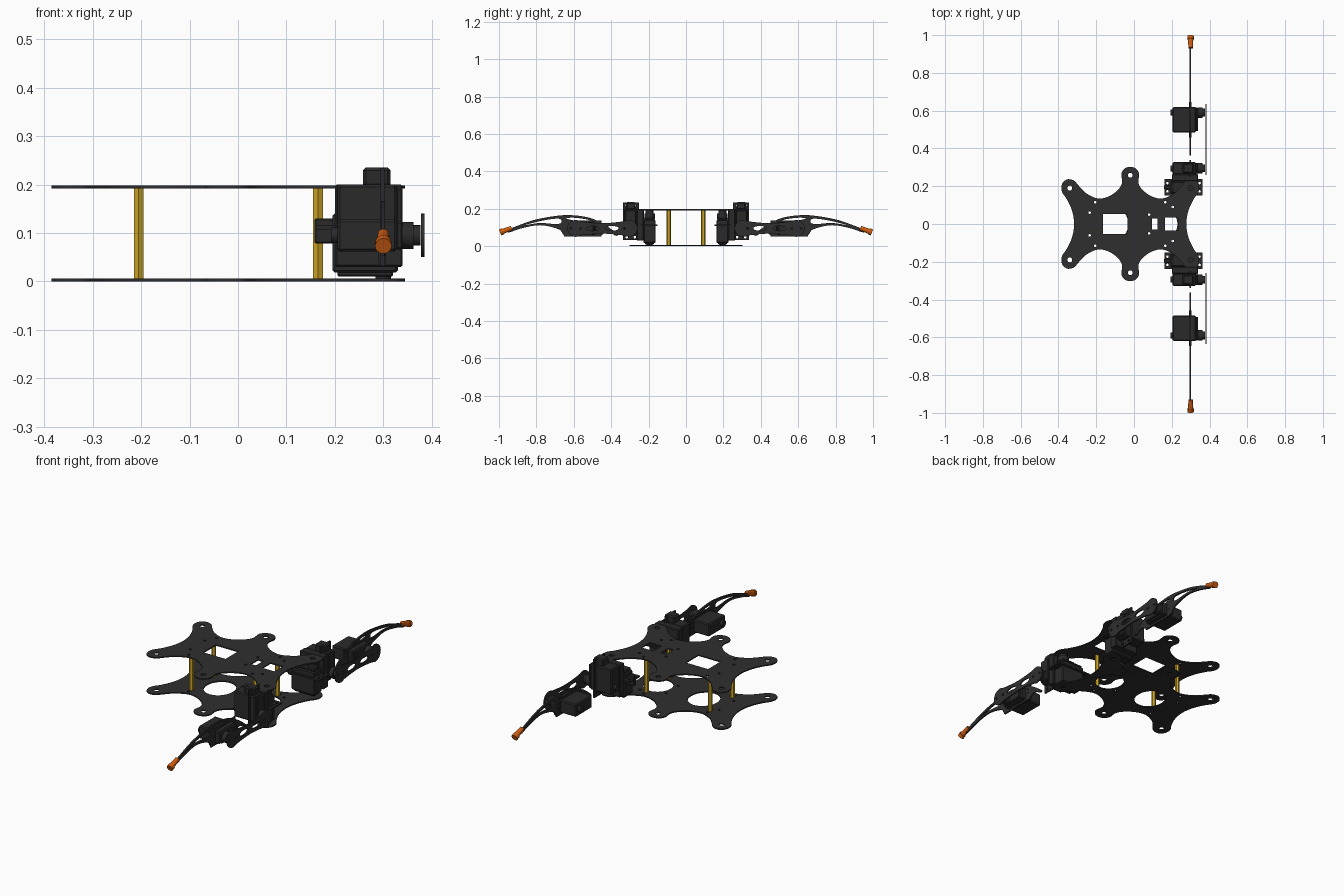
import bpy, bmesh, math
from mathutils import Matrix, Vector

if "Cube" in bpy.data.objects:
    bpy.data.objects.remove(bpy.data.objects["Cube"])


def material(name, color):
    m = bpy.data.materials.new(name)
    m.diffuse_color = (*color, 1)
    m.use_nodes = True
    m.node_tree.nodes["Principled BSDF"].inputs["Base Color"].default_value = m.diffuse_color
    return m


PLATE = material("dark plate", (0.028, 0.028, 0.028))
SERVO = material("servo black", (0.023, 0.023, 0.024))
BRASS = material("brass", (0.6, 0.37, 0.02))
ORANGE = material("orange rubber", (0.62, 0.11, 0.006))


def frame(origin, ax, ay, az):
    m = Matrix((ax, ay, az)).transposed().to_4x4()
    m.translation = origin
    return m


def finish(bm, name, mat, matrix=Matrix(), mirror="Y"):
    """Turn a bmesh into an object, mirrored over the listed axes."""
    bmesh.ops.transform(bm, matrix=matrix, verts=bm.verts)
    bmesh.ops.recalc_face_normals(bm, faces=bm.faces)
    me = bpy.data.meshes.new(name)
    bm.to_mesh(me)
    bm.free()
    me.materials.append(mat)
    ob = bpy.data.objects.new(name, me)
    bpy.context.collection.objects.link(ob)
    if mirror:
        mod = ob.modifiers.new("Mirror", "MIRROR")
        mod.use_axis = ("X" in mirror, "Y" in mirror, False)
        mod.use_mirror_merge = False
    bpy.ops.object.select_all(action="DESELECT")
    ob.select_set(True)
    bpy.context.view_layer.objects.active = ob
    bpy.ops.object.shade_smooth_by_angle(angle=math.radians(35))
    return ob


def box(bm, x0, x1, y0, y1, z0, z1, bevel=0.0):
    m = Matrix.Translation(((x0 + x1) / 2, (y0 + y1) / 2, (z0 + z1) / 2))
    m = m @ Matrix.Diagonal((x1 - x0, y1 - y0, z1 - z0, 1))
    vs = bmesh.ops.create_cube(bm, size=1, matrix=m)["verts"]
    if bevel:
        es = list({e for v in vs for e in v.link_edges})
        bmesh.ops.bevel(bm, geom=es, offset=bevel, segments=1, affect="EDGES")


def cyl(bm, a, b, r1, r2=None, seg=24):
    a, b = Vector(a), Vector(b)
    m = Matrix.Translation((a + b) / 2) @ (b - a).to_track_quat("Z", "Y").to_matrix().to_4x4()
    bmesh.ops.create_cone(bm, cap_ends=True, segments=seg, radius1=r1,
                          radius2=r1 if r2 is None else r2, depth=(b - a).length, matrix=m)


def smooth(pts, n=5):
    """Closed Catmull-Rom curve through the points."""
    out, k = [], len(pts)
    for i in range(k):
        p0, p1, p2, p3 = (Vector(pts[(i + j) % k]) for j in (-1, 0, 1, 2))
        for s in range(n):
            t = s / n
            out.append(0.5 * (2 * p1 + (p2 - p0) * t + (2 * p0 - 5 * p1 + 4 * p2 - p3) * t * t
                              + (3 * p1 - p0 - 3 * p2 + p3) * t ** 3))
    return out


def ring(x, y, rx, ry=None, n=16):
    ry = ry or rx
    return [(x + rx * math.cos(i * math.tau / n), y + ry * math.sin(i * math.tau / n)) for i in range(n)]


def rect(x0, x1, y0, y1):
    return [(x0, y0), (x1, y0), (x1, y1), (x0, y1)]


def profile(loops, thick):
    """Flat sheet with holes, centred on local z = 0."""
    cu = bpy.data.curves.new("tmp", "CURVE")
    cu.dimensions, cu.fill_mode, cu.extrude = "2D", "BOTH", thick / 2
    for loop in loops:
        sp = cu.splines.new("POLY")
        sp.points.add(len(loop) - 1)
        for p, q in zip(sp.points, loop):
            p.co = (q[0], q[1], 0, 1)
        sp.use_cyclic_u = True
    ob = bpy.data.objects.new("tmp", cu)
    bpy.context.collection.objects.link(ob)
    me = bpy.data.meshes.new_from_object(ob.evaluated_get(bpy.context.evaluated_depsgraph_get()))
    bm = bmesh.new()
    bm.from_mesh(me)
    bmesh.ops.remove_doubles(bm, verts=bm.verts, dist=1e-5)
    bpy.data.objects.remove(ob)
    bpy.data.curves.remove(cu)
    bpy.data.meshes.remove(me)
    return bm


# Body plates: six-lobed outline, centred on x = -0.02
CX = -0.02
quarter = [(0.297, 0), (0.308, 0.07), (0.335, 0.13), (0.362, 0.172), (0.361, 0.212), (0.335, 0.236),
           (0.298, 0.23), (0.27, 0.2), (0.232, 0.162), (0.17, 0.135), (0.11, 0.148), (0.063, 0.183),
           (0.043, 0.22), (0.047, 0.265), (0.03, 0.293), (0, 0.303)]
half = quarter + [(-x, y) for x, y in quarter[-2::-1]]
outline = smooth([(CX + x, y) for x, y in half + [(x, -y) for x, y in half[-2:0:-1]]])
dots = []
for s in (1, -1):
    dots += [ring(CX + u, s * v, 0.013) for u, v in ((-0.32, 0.19), (0, 0.258), (0.32, 0.19))]
    dots += [ring(CX + u, s * v, 0.007, n=10) for u, v in
             ((-0.185, 0.115), (0.185, 0.115), (-0.215, 0.06), (0.1, 0.05), (0.225, 0.09))]
top_cuts = [rect(-0.165, -0.035, -0.053, 0.053), rect(0.095, 0.125, -0.03, 0.03),
            rect(0.165, 0.235, -0.035, 0.035)]
low_cuts = [ring(-0.105, 0, 0.075, 0.085, 32), ring(0.16, 0, 0.07, 0.075, 32)]
for name, z, cuts in (("bottom_plate", 0.003, low_cuts), ("top_plate", 0.195, top_cuts)):
    finish(profile([outline] + dots + cuts, 0.006), name, PLATE, Matrix.Translation((0, 0, z)), "")

# Brass hex standoffs between the plates
bm = bmesh.new()
for x in (-0.205, 0.165):
    cyl(bm, (x, 0.092, 0.006), (x, 0.092, 0.192), 0.0115, seg=6)
finish(bm, "standoffs", BRASS)


def servo(name, m):
    """Servo with its output shaft on local +z, long side along x."""
    bm = bmesh.new()
    box(bm, -0.105, 0.03, -0.033, 0.033, -0.135, -0.012, 0.005)
    box(bm, -0.098, 0.026, -0.029, 0.029, -0.014, 0, 0.004)
    cyl(bm, (0, 0, -0.002), (0, 0, 0.022), 0.028)
    cyl(bm, (0, 0, 0.02), (0, 0, 0.037), 0.021)
    cyl(bm, (0, 0, -0.148), (0, 0, -0.13), 0.016)
    box(bm, -0.132, 0.056, -0.004, 0.004, -0.05, -0.036)     # ear ribs
    finish(bm, name + "_body", SERVO, m)
    holes = [ring(x, y, 0.007, n=10) for x in (-0.123, 0.047) for y in (-0.022, 0.022)]
    finish(profile([rect(-0.139, 0.063, -0.043, 0.043)] + holes, 0.008), name + "_ears", SERVO,
           m @ Matrix.Translation((0, 0, -0.042)))


X, Y, Z = Vector((1, 0, 0)), Vector((0, 1, 0)), Vector((0, 0, 1))
servo("hip_servo", frame((0.30, 0.195, 0.153), X, Y, Z))
servo("thigh_servo", frame((0.34, 0.295, 0.095), -Z, Y, X))
servo("shin_servo", frame((0.34, 0.59, 0.095), Y, Z, X))

# Hip bracket joining the two inner servos
bm = bmesh.new()
box(bm, 0.2, 0.34, 0.225, 0.264, 0.03, 0.2, 0.004)
box(bm, 0.258, 0.315, 0.27, 0.32, 0.195, 0.235, 0.006)
box(bm, 0.158, 0.2, 0.185, 0.205, 0.078, 0.13, 0.003)
box(bm, 0.205, 0.32, 0.17, 0.22, 0.01, 0.03, 0.003)
finish(bm, "hip_bracket", SERVO)

# Thigh link: waisted plate with rounded ends
C = 0.095
link = [(0.26, 0), (0.273, 0.032), (0.305, 0.045), (0.345, 0.036), (0.4475, 0.028)]
link = link + [(0.895 - y, z) for y, z in link[-2::-1]]
link = [(y, C + z) for y, z in link] + [(y, C - z) for y, z in link[-2:0:-1]]
holes = [ring(y + d, C, 0.006, n=10) for y in (0.305, 0.59) for d in (-0.025, 0.025)]
holes += [ring(y, C, 0.035, 0.013) for y in (0.395, 0.50)]
finish(profile([smooth(link)] + holes, 0.007), "thigh_link", PLATE, frame((0.381, 0, 0), Y, Z, X))

# Shin: curved blade with slots
shin = [(0.95, 0.088), (0.88, 0.117), (0.80, 0.143), (0.70, 0.161), (0.62, 0.166), (0.52, 0.153),
        (0.44, 0.118), (0.368, 0.066), (0.375, 0.056), (0.42, 0.075), (0.465, 0.055), (0.55, 0.053),
        (0.645, 0.056), (0.68, 0.09), (0.78, 0.112), (0.88, 0.095), (0.945, 0.074)]
slots = [[(0.68, 0.147), (0.76, 0.138), (0.86, 0.113), (0.78, 0.124), (0.69, 0.118), (0.665, 0.13)],
         [(0.45, 0.105), (0.52, 0.14), (0.60, 0.152), (0.64, 0.148), (0.60, 0.138), (0.50, 0.122)]]
finish(profile([smooth(shin)] + [smooth(s) for s in slots], 0.008), "shin_blade", PLATE,
       frame((0.299, 0, 0), Y, Z, X))

# Rubber foot tips
bm = bmesh.new()
cyl(bm, (0.3, 0.932, 0.097), (0.3, 0.98, 0.079), 0.012, 0.014)
cyl(bm, (0.3, 0.978, 0.08), (0.3, 0.994, 0.073), 0.017)
finish(bm, "foot_tips", ORANGE)
